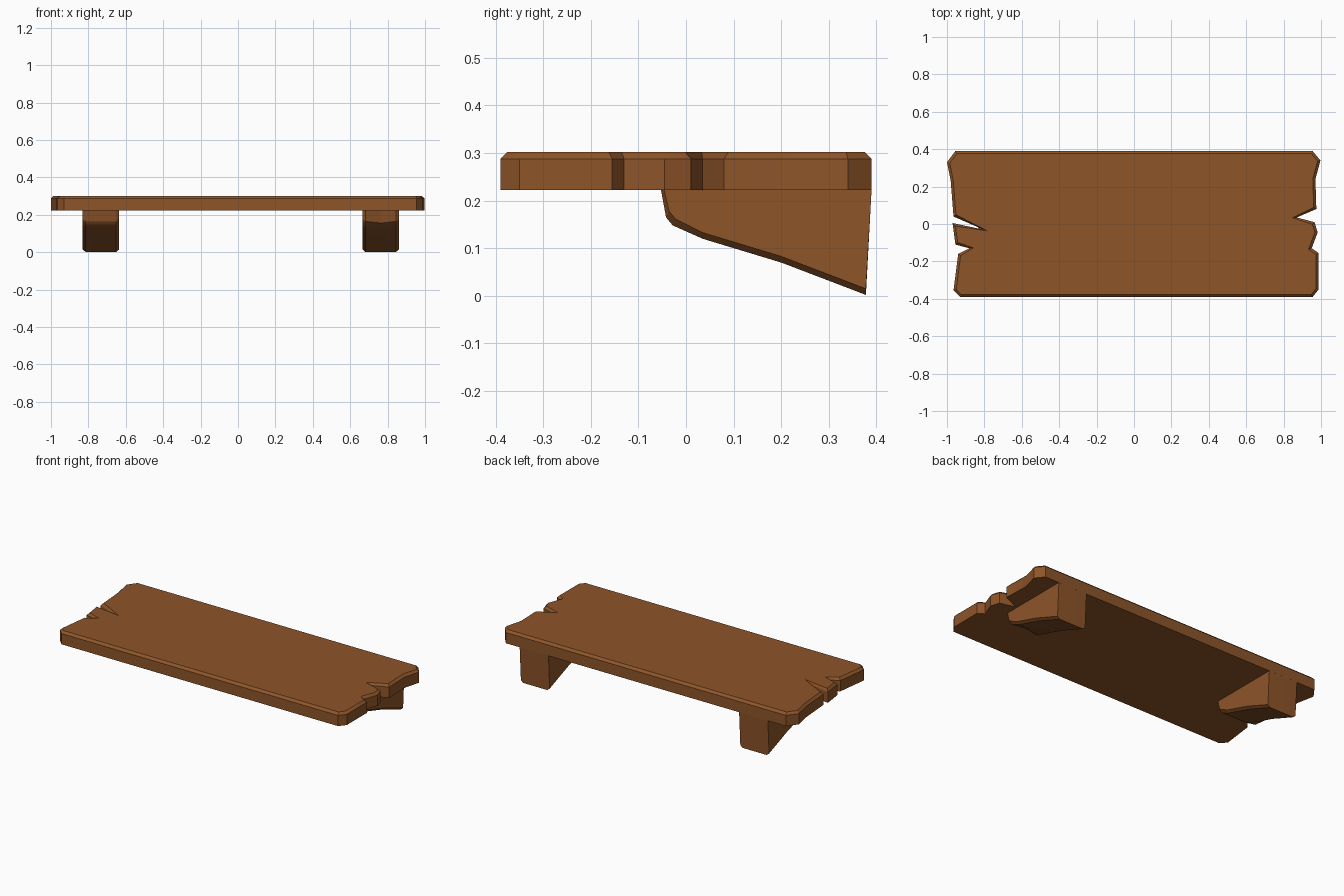
import bpy
import bmesh
from mathutils import Vector

if "Cube" in bpy.data.objects:
    bpy.data.objects.remove(bpy.data.objects["Cube"])

wood = bpy.data.materials.new("brown_wood")
wood.diffuse_color = (0.27, 0.09, 0.022, 1)
wood.use_nodes = True
wood.node_tree.nodes["Principled BSDF"].inputs["Base Color"].default_value = wood.diffuse_color


def finish(bm, name, angle):
    bmesh.ops.recalc_face_normals(bm, faces=bm.faces)
    mesh = bpy.data.meshes.new(name)
    bm.to_mesh(mesh)
    bm.free()
    mesh.materials.append(wood)
    ob = bpy.data.objects.new(name, mesh)
    bpy.context.collection.objects.link(ob)
    bpy.ops.object.select_all(action='DESELECT')
    ob.select_set(True)
    bpy.context.view_layer.objects.active = ob
    bpy.ops.object.shade_smooth_by_angle(angle=angle)
    return ob


def skin(bm, rings):
    """Join closed rings of points with quads and cap both ends."""
    vs = [[bm.verts.new(p) for p in ring] for ring in rings]
    n = len(vs[0])
    for a, b in zip(vs, vs[1:]):
        for i in range(n):
            j = (i + 1) % n
            bm.faces.new((a[i], a[j], b[j], b[i]))
    bm.faces.new(vs[0])
    bm.faces.new(vs[-1])


def inset(points, d, limit):
    """Inset a counter-clockwise outline, with limited miters."""
    out = []
    for i, p in enumerate(points):
        e1 = (p - points[i - 1]).normalized()
        e2 = (points[(i + 1) % len(points)] - p).normalized()
        n1, n2 = Vector((-e1.y, e1.x)), Vector((-e2.y, e2.x))
        m = (n1 + n2).normalized()
        out.append(p + m * min(d / max(m.dot(n1), 0.01), limit))
    return out


# Plank with splintered ends and a chamfered top rim
left_end = [(-0.955, 0.39), (-1.0, 0.33), (-0.98, 0.23), (-0.965, 0.04),
            (-0.805, -0.03), (-0.97, 0.005), (-0.955, -0.11), (-0.88, -0.13),
            (-0.94, -0.16), (-0.965, -0.355), (-0.93, -0.39)]
right_end = [(0.955, -0.39), (0.987, -0.35), (0.987, -0.155), (0.95, -0.13),
             (0.982, -0.045), (0.965, 0.01), (0.87, 0.035), (0.975, 0.08),
             (0.97, 0.24), (0.997, 0.34), (0.955, 0.39)]
outline = [Vector(p) for p in left_end + right_end]
rim = inset(outline, 0.014, 0.022)
bm = bmesh.new()
skin(bm, [[(p.x, p.y, 0.222) for p in outline],
          [(p.x, p.y, 0.288) for p in outline],
          [(p.x, p.y, 0.302) for p in rim]])
finish(bm, "shelf_plank", 0.5)

# Wedge brackets: side profile (y, z), shrunk at the outer sides
front = [(-0.053, 0.225), (-0.042, 0.165), (-0.028, 0.148), (0.035, 0.12),
         (0.2, 0.07), (0.378, 0.002)]
back = [(0.39, 0.225)]


def bracket(name, cx, notch):
    half = 0.098
    rings = []
    for dx, shrink, dent in ((-half, 0.013, 0), (-half + 0.016, 0, 0),
                             (0, 0, notch), (half - 0.016, 0, 0),
                             (half, 0.013, 0)):
        ring = []
        for i, (y, z) in enumerate(front + back):
            if i < 3:
                y += shrink * 0.5 + dent
            if 0 < i < len(front):
                z += shrink
            if i == 1:
                z -= dent * 0.5
            ring.append((cx + dx, y, z))
        rings.append(ring)
    bm = bmesh.new()
    skin(bm, rings)
    finish(bm, name, 0.4)


bracket("left_bracket", -0.733, 0.0)
bracket("right_bracket", 0.763, 0.018)
